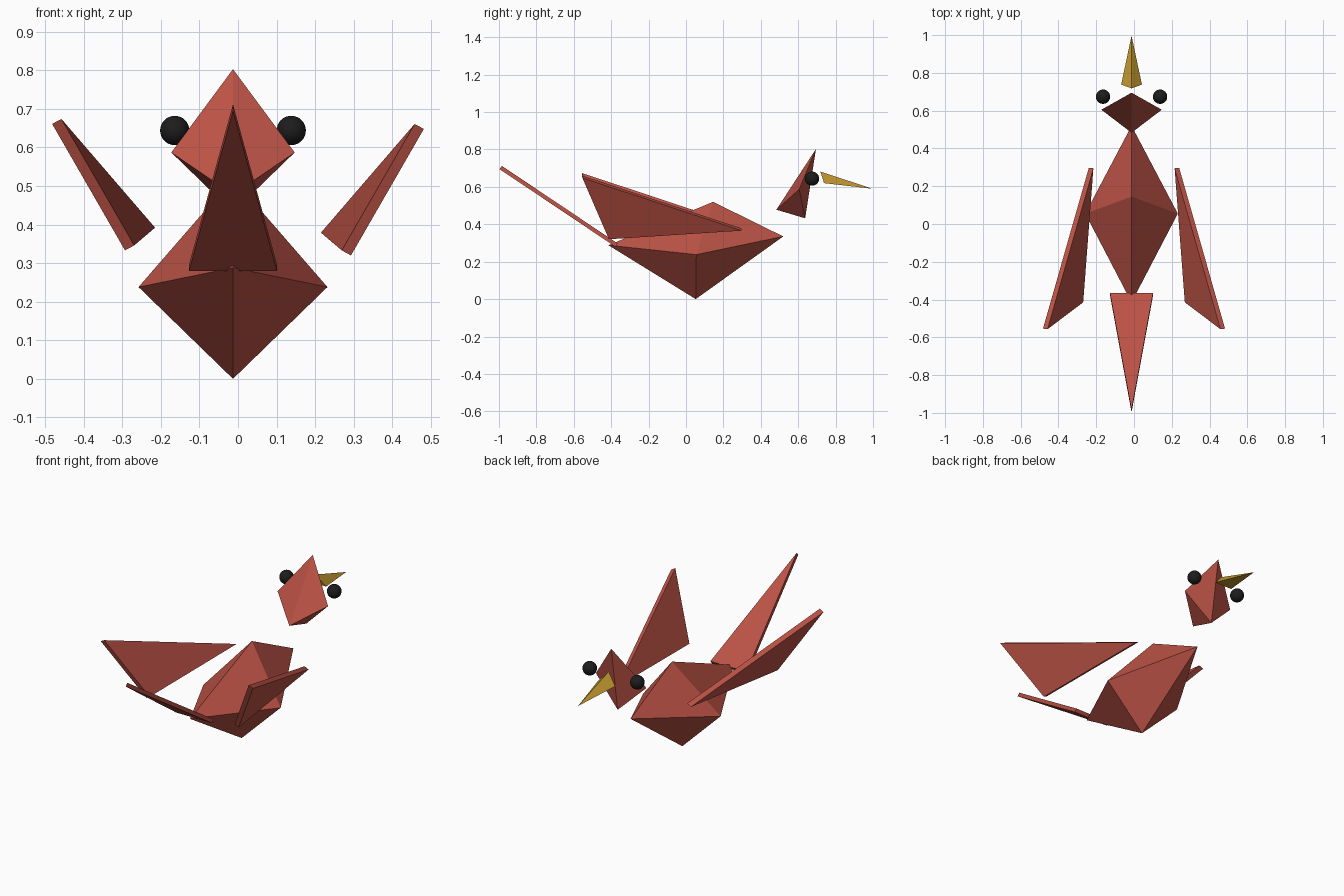
import bpy, bmesh
from mathutils import Vector

if "Cube" in bpy.data.objects:
    bpy.data.objects.remove(bpy.data.objects["Cube"])

CX = -0.013  # centre line of body, head, beak and tail


def material(name, rgb):
    m = bpy.data.materials.new(name)
    m.diffuse_color = (*rgb, 1)
    m.use_nodes = True
    m.node_tree.nodes["Principled BSDF"].inputs["Base Color"].default_value = m.diffuse_color
    return m


RED = material("red", (0.50, 0.085, 0.06))
GOLD = material("gold", (0.55, 0.32, 0.03))
BLACK = material("black", (0.012, 0.012, 0.012))


def hull(name, points, mat):
    """Flat-faced solid wrapped around a few corner points."""
    bm = bmesh.new()
    for p in points:
        bm.verts.new(p)
    bmesh.ops.convex_hull(bm, input=bm.verts)
    bmesh.ops.recalc_face_normals(bm, faces=bm.faces)
    mesh = bpy.data.meshes.new(name)
    bm.to_mesh(mesh)
    bm.free()
    mesh.materials.append(mat)
    ob = bpy.data.objects.new(name, mesh)
    bpy.context.collection.objects.link(ob)
    return ob


def pair(half, y, z):
    """Left and right corner about the centre line."""
    return [(CX - half, y, z), (CX + half, y, z)]


def plate(name, tri, offset, mat):
    """Triangular sheet thickened along an offset."""
    tri = [Vector(p) for p in tri]
    return hull(name, tri + [p + Vector(offset) for p in tri], mat)


# Body: stretched octahedron
hull("body", [(CX, 0.052, 0), (CX, -0.415, 0.288), (CX, 0.52, 0.335),
              (CX, 0.145, 0.52)] + pair(0.245, 0.055, 0.238), RED)

# Head: five-cornered gem
hull("head", [(CX, 0.695, 0.803), (CX, 0.483, 0.478), (CX, 0.637, 0.432)]
     + pair(0.16, 0.605, 0.587), RED)

# Beak
hull("beak", [(CX, 0.718, 0.682), (CX, 0.997, 0.59)]
     + pair(0.055, 0.738, 0.62), GOLD)

# Tail
plate("tail", pair(0.114, -0.378, 0.28) + [(CX, -0.997, 0.695)],
      (0, 0.013, 0.017), RED)

# Wings (the left one sits slightly higher) and eyes
for side, label, dz in ((1, "right", 0), (-1, "left", 0.013)):
    inner = [(0.215, 0.295, 0.379), (0.458, -0.557, 0.661), (0.269, -0.415, 0.333)]
    plate(label + "_wing", [(side * x, y, z + dz) for x, y, z in inner],
          (side * 0.024, 0.003, -0.013), RED)
    bpy.ops.mesh.primitive_uv_sphere_add(segments=32, ring_count=16, radius=0.038,
                                         location=(CX + side * 0.151, 0.674, 0.644))
    eye = bpy.context.object
    eye.name = label + "_eye"
    eye.data.materials.append(BLACK)
    bpy.ops.object.shade_smooth()
